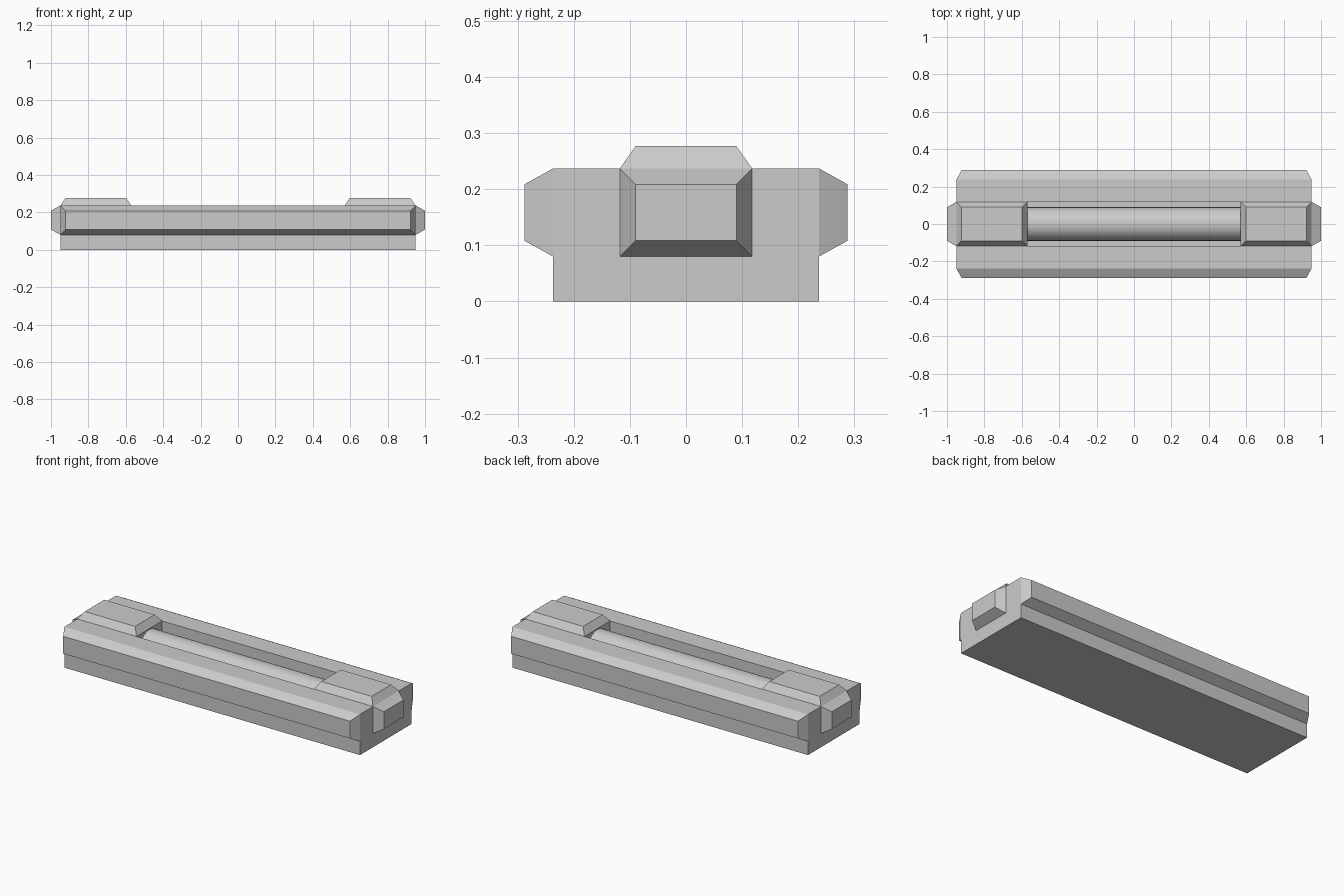
import bpy, bmesh
from math import pi
from mathutils import Matrix, Vector

if "Cube" in bpy.data.objects:
    bpy.data.objects.remove(bpy.data.objects["Cube"])

HALF_L, HALF_W, TOP = 0.95, 0.237, 0.237      # housing block
SLOT_X, SLOT_Y, SLOT_Z = 0.57, 0.118, 0.08    # central channel
CHAMFER = 0.04


def finish(bm, name):
    bmesh.ops.recalc_face_normals(bm, faces=bm.faces[:])
    mesh = bpy.data.meshes.new(name)
    bm.to_mesh(mesh)
    bm.free()
    obj = bpy.data.objects.new(name, mesh)
    bpy.context.collection.objects.link(obj)
    return obj


def raise_panel(bm, faces, depth):
    """Push faces out into chamfered plateaus."""
    bm.normal_update()
    bmesh.ops.inset_individual(bm, faces=faces, thickness=CHAMFER, depth=depth)


# Housing: channel-shaped profile extruded along x, with raised side rails
half = [(HALF_W, 0), (HALF_W, SLOT_Z), (HALF_W, TOP), (SLOT_Y, TOP), (SLOT_Y, SLOT_Z)]
profile = half + [(-y, z) for y, z in reversed(half)]
bm = bmesh.new()
start = bm.faces.new([bm.verts.new((-HALF_L, y, z)) for y, z in profile])
ext = bmesh.ops.extrude_face_region(bm, geom=[start], use_keep_orig=True)
moved = [g for g in ext["geom"] if isinstance(g, bmesh.types.BMVert)]
bmesh.ops.translate(bm, verts=moved, vec=(2 * HALF_L, 0, 0))
bmesh.ops.recalc_face_normals(bm, faces=bm.faces[:])
rails = [f for f in bm.faces
         if all(abs(abs(v.co.y) - HALF_W) < 1e-4 for v in f.verts)
         and abs(f.normal.y) > 0.9 and f.calc_center_median().z > SLOT_Z]
raise_panel(bm, rails, 0.051)
finish(bm, "housing")

# End blocks: fill the channel ends, raised on the top and the outer end
for side, name in ((-1, "end_block_left"), (1, "end_block_right")):
    size = Vector((HALF_L - SLOT_X, 2 * SLOT_Y, TOP - SLOT_Z))
    centre = Vector((side * (HALF_L + SLOT_X) / 2, 0, (TOP + SLOT_Z) / 2))
    bm = bmesh.new()
    bmesh.ops.create_cube(bm, size=1, matrix=Matrix.Translation(centre) @ Matrix.Diagonal((*size, 1)))
    bm.normal_update()
    top = [f for f in bm.faces if f.normal.z > 0.9]
    end = [f for f in bm.faces if f.normal.x * side > 0.9]
    raise_panel(bm, top, CHAMFER)
    raise_panel(bm, end, 0.05)
    finish(bm, name)

# Round tube lying in the channel
bpy.ops.mesh.primitive_cylinder_add(vertices=48, radius=0.09, depth=2 * SLOT_X,
                                    location=(0, 0, 0.142), rotation=(0, pi / 2, 0))
tube = bpy.context.object
tube.name = "tube"
bpy.ops.object.shade_smooth_by_angle()
